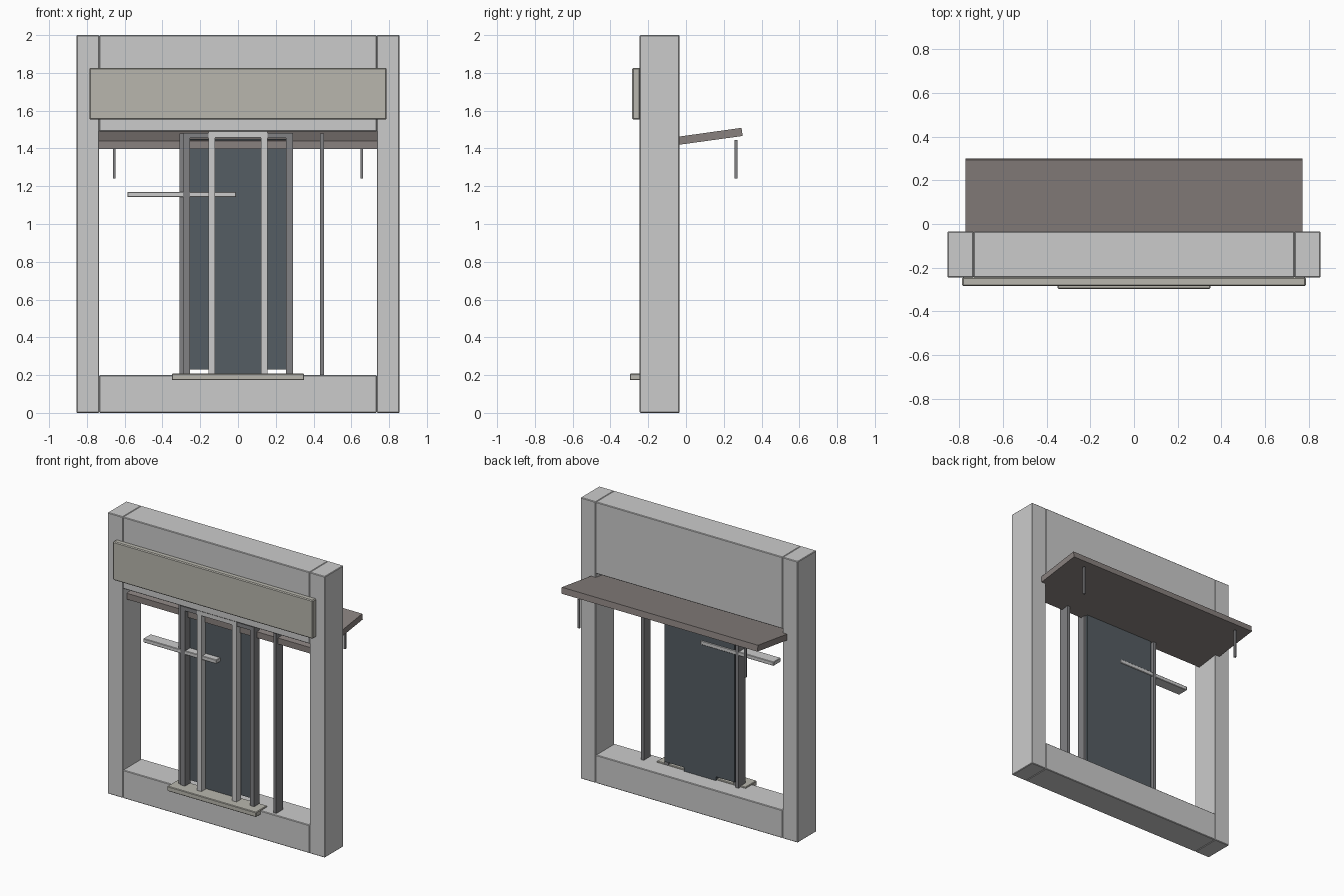
import bpy, bmesh, math

if "Cube" in bpy.data.objects:
    bpy.data.objects.remove(bpy.data.objects["Cube"])


def material(name, rgb):
    m = bpy.data.materials.new(name)
    m.diffuse_color = (*rgb, 1)
    m.use_nodes = True
    m.node_tree.nodes["Principled BSDF"].inputs["Base Color"].default_value = m.diffuse_color
    return m


STEEL = material("dark_steel", (0.22, 0.22, 0.23))
GLASS = material("smoked_glass", (0.09, 0.11, 0.125))
CREAM = material("warm_grey", (0.48, 0.47, 0.42))
AWNING = material("awning_brown", (0.25, 0.22, 0.21))


def box(name, x, y, z, mat=None, bevel=0.0):
    """Box from (min, max) ranges, with an optional small edge bevel."""
    bm = bmesh.new()
    bmesh.ops.create_cube(bm, size=1)
    for v in bm.verts:
        for i, (a, b) in enumerate((x, y, z)):
            v.co[i] = a if v.co[i] < 0 else b
    me = bpy.data.meshes.new(name)
    bm.to_mesh(me)
    bm.free()
    ob = bpy.data.objects.new(name, me)
    bpy.context.collection.objects.link(ob)
    if mat:
        me.materials.append(mat)
    if bevel:
        mod = ob.modifiers.new("bevel", "BEVEL")
        mod.width = bevel
        mod.segments = 1
    return ob


def pair(name, x, y, z, mat=None, bevel=0.0):
    """The same box on both sides of x = 0."""
    box(name + "_right", x, y, z, mat, bevel)
    box(name + "_left", (-x[1], -x[0]), y, z, mat, bevel)


# Surrounding wall frame
pair("wall_post", (0.735, 0.855), (-0.245, -0.035), (0, 2), None, 0.004)
box("wall_header", (-0.735, 0.735), (-0.245, -0.035), (1.49, 2), None, 0.004)
box("wall_base", (-0.735, 0.735), (-0.245, -0.035), (0, 0.2), None, 0.004)

# Sign board and door sill
box("sign_board", (-0.787, 0.787), (-0.285, -0.243), (1.553, 1.827), CREAM, 0.006)
box("door_sill", (-0.35, 0.35), (-0.297, -0.17), (0.173, 0.208), CREAM, 0.004)

# Sloping canopy at the back
canopy = box("canopy", (-0.772, 0.772), (-0.2, 0.3), (1.397, 1.44), AWNING)
for v in canopy.data.vertices:
    slope = (v.co.y + 0.2) * 0.138
    if v.co.z < 1.42 and v.co.y > 0:
        v.co.y += 0.0
    elif v.co.y > 0:
        v.co.y -= 0.006
    v.co.z += slope
pair("canopy_hanger", (0.648, 0.662), (0.258, 0.272), (1.24, 1.445), STEEL)

# Outer door frame
pair("outer_jamb", (0.255, 0.29), (-0.232, -0.17), (0.2, 1.48), STEEL)
box("outer_top_rail", (-0.29, 0.29), (-0.232, -0.19), (1.455, 1.483), STEEL)

# Inner door frame
pair("inner_stile", (0.121, 0.155), (-0.238, -0.19), (0.2, 1.49))
box("inner_top_rail", (-0.155, 0.155), (-0.238, -0.19), (1.46, 1.492))

# Glass panes
box("side_glass", (-0.275, 0.275), (-0.175, -0.153), (0.23, 1.45), GLASS)
box("middle_glass", (-0.125, 0.125), (-0.185, -0.158), (0.2, 1.45), GLASS)

# Free mullions and the push bar
for name, x in (("mullion_left", -0.3), ("mullion_right", 0.445)):
    box(name, (x - 0.011, x + 0.011), (-0.222, -0.145), (0.2, 1.48), STEEL)
box("push_bar", (-0.585, -0.01), (-0.23, -0.148), (1.142, 1.17), None, 0.003)
